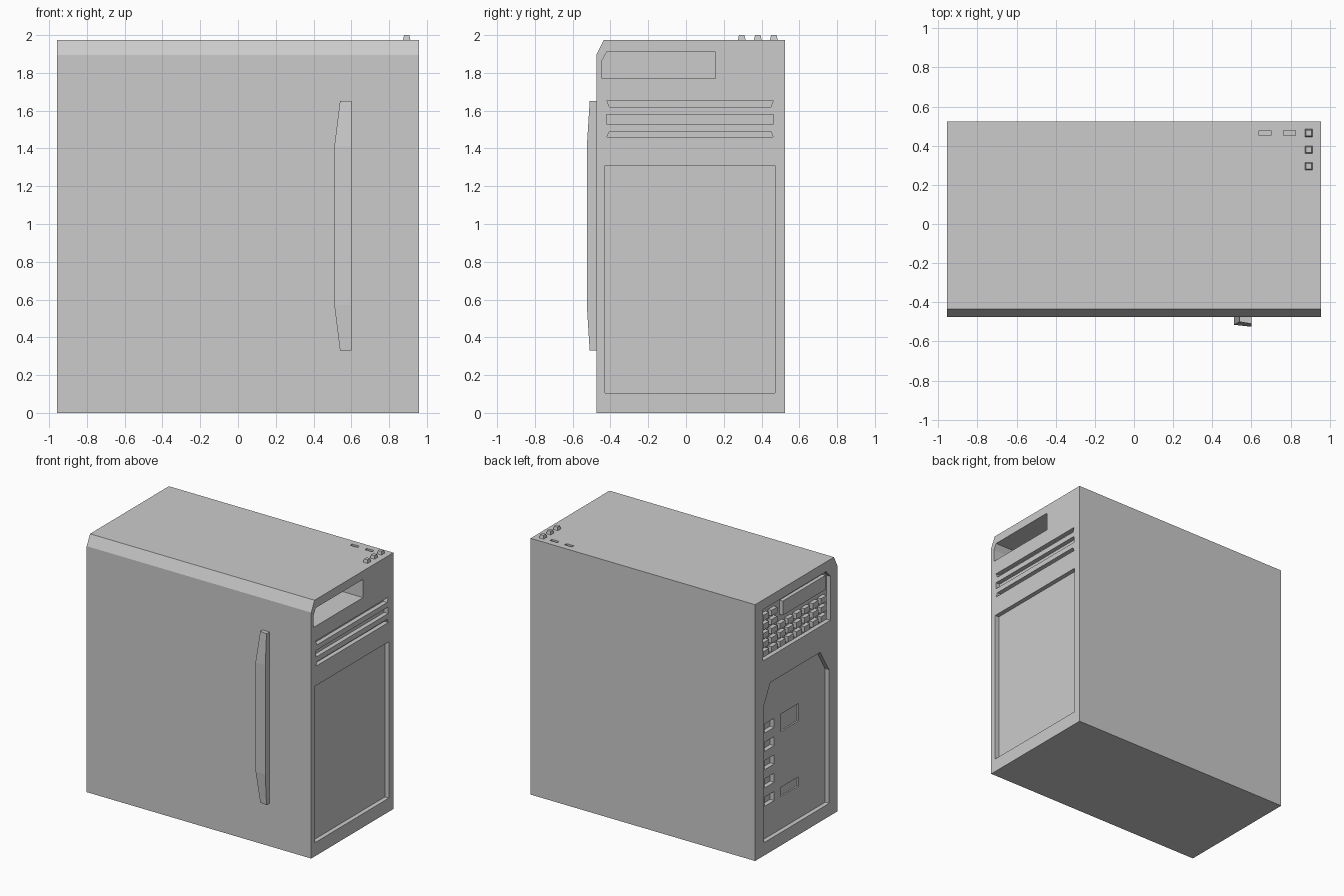
import bpy, bmesh

if "Cube" in bpy.data.objects:
    bpy.data.objects.remove(bpy.data.objects["Cube"])


def prism(name, profile, axis, a, b, taper=1.0):
    """Extrude a flat profile along x (points y,z) or z (points x,y)."""
    cu = sum(p[0] for p in profile) / len(profile)
    cv = sum(p[1] for p in profile) / len(profile)
    bm = bmesh.new()
    rings = []
    for w, s in ((a, 1.0), (b, taper)):
        ring = []
        for u, v in profile:
            u, v = cu + (u - cu) * s, cv + (v - cv) * s
            ring.append(bm.verts.new((w, u, v) if axis == "x" else (u, v, w)))
        rings.append(ring)
    n = len(profile)
    bm.faces.new(rings[0])
    bm.faces.new(rings[1])
    for i in range(n):
        j = (i + 1) % n
        bm.faces.new((rings[0][i], rings[0][j], rings[1][j], rings[1][i]))
    bmesh.ops.recalc_face_normals(bm, faces=bm.faces)
    me = bpy.data.meshes.new(name)
    bm.to_mesh(me)
    bm.free()
    ob = bpy.data.objects.new(name, me)
    bpy.context.collection.objects.link(ob)
    return ob


def rect(u0, u1, v0, v1):
    return [(u0, v0), (u1, v0), (u1, v1), (u0, v1)]


X = 0.957      # half width
TOP = 1.975

# Cabinet with chamfered top front edge
body = prism("cabinet", [(-0.475, 0), (0.525, 0), (0.525, TOP),
                         (-0.435, TOP), (-0.475, 1.895)], "x", -X, X)


def cut(profile, axis, a, b):
    cutter = prism("cutter", profile, axis, a, b)
    cutter.hide_render = True
    mod = body.modifiers.new("cut", "BOOLEAN")
    mod.operation = "DIFFERENCE"
    mod.solver = "EXACT"
    mod.object = cutter
    bpy.context.view_layer.objects.active = body
    bpy.ops.object.modifier_apply(modifier=mod.name)
    bpy.data.objects.remove(cutter)


D = 0.034
# Right side: pocket, three vents, large panel
cut([(-0.445, 1.77), (0.155, 1.77), (0.155, 1.91), (-0.42, 1.91), (-0.445, 1.865)],
    "x", X - 0.18, X + 0.1)
cut([(-0.405, 1.62), (0.45, 1.62), (0.462, 1.655), (-0.42, 1.655)], "x", X - D, X + 0.1)
cut(rect(-0.42, 0.462, 1.53, 1.58), "x", X - D, X + 0.1)
cut([(-0.42, 1.46), (0.462, 1.46), (0.45, 1.49), (-0.405, 1.49)], "x", X - D, X + 0.1)
cut(rect(-0.43, 0.47, 0.105, 1.31), "x", X - D, X + 0.1)

# Left side: keyboard recess and connector panel
cut([(-0.39, 1.505), (0.427, 1.505), (0.427, 1.90), (-0.34, 1.90), (-0.39, 1.845)],
    "x", -X - 0.1, -X + D)
cut([(-0.377, 0.10), (0.415, 0.10), (0.415, 1.16), (0.34, 1.305),
     (-0.268, 1.305), (-0.377, 1.126)], "x", -X - 0.1, -X + D)
# Sockets sunk into the connector panel
for i in range(5):
    z = 0.385 + 0.141 * i
    cut(rect(0.245, 0.365, z - 0.035, z + 0.035), "x", -X - 0.1, -X + 2 * D)
for z0, z1 in ((0.85, 0.985), (0.35, 0.42)):
    cut(rect(-0.05, 0.17, z0, z1), "x", -X - 0.1, -X + D + 0.012)

# Indicator slots on the top
for x in (0.67, 0.795):
    cut(rect(x - 0.031, x + 0.031, 0.453, 0.477), "z", TOP - 0.015, TOP + 0.1)

# Screen and keys in the keyboard recess
prism("screen", rect(-0.34, 0.18, 1.76, 1.87), "x", -X + D + 0.005, -X + 0.005)
for col in range(8):
    for row in range(5 if col < 2 else 3):
        y, z = 0.385 - 0.1 * col, 1.55 + 0.07 * row
        prism(f"key_{col}_{row}", rect(y - 0.034, y + 0.034, z - 0.022, z + 0.022),
              "x", -X + D + 0.005, -X + 0.003)

# Push buttons on the top
for i, y in enumerate((0.295, 0.38, 0.465)):
    prism(f"button_{i}", rect(0.873, 0.913, y - 0.021, y + 0.021),
          "z", TOP - 0.005, 2.0, 0.7)

# Bent door handle: one cross-section per bend, skinned together
bm = bmesh.new()
rings = []
for z, x0, y0 in ((0.33, 0.54, -0.51), (0.57, 0.51, -0.525),
                  (1.41, 0.51, -0.525), (1.65, 0.54, -0.51)):
    rings.append([bm.verts.new(p) for p in
                  ((x0, -0.47, z), (0.60, -0.47, z), (0.60, y0, z), (x0, y0 + 0.01, z))])
bm.faces.new(rings[0])
bm.faces.new(rings[-1])
for r, s in zip(rings, rings[1:]):
    for i in range(4):
        j = (i + 1) % 4
        bm.faces.new((r[i], r[j], s[j], s[i]))
bmesh.ops.recalc_face_normals(bm, faces=bm.faces)
mesh = bpy.data.meshes.new("door_handle")
bm.to_mesh(mesh)
bm.free()
bpy.context.collection.objects.link(bpy.data.objects.new("door_handle", mesh))
